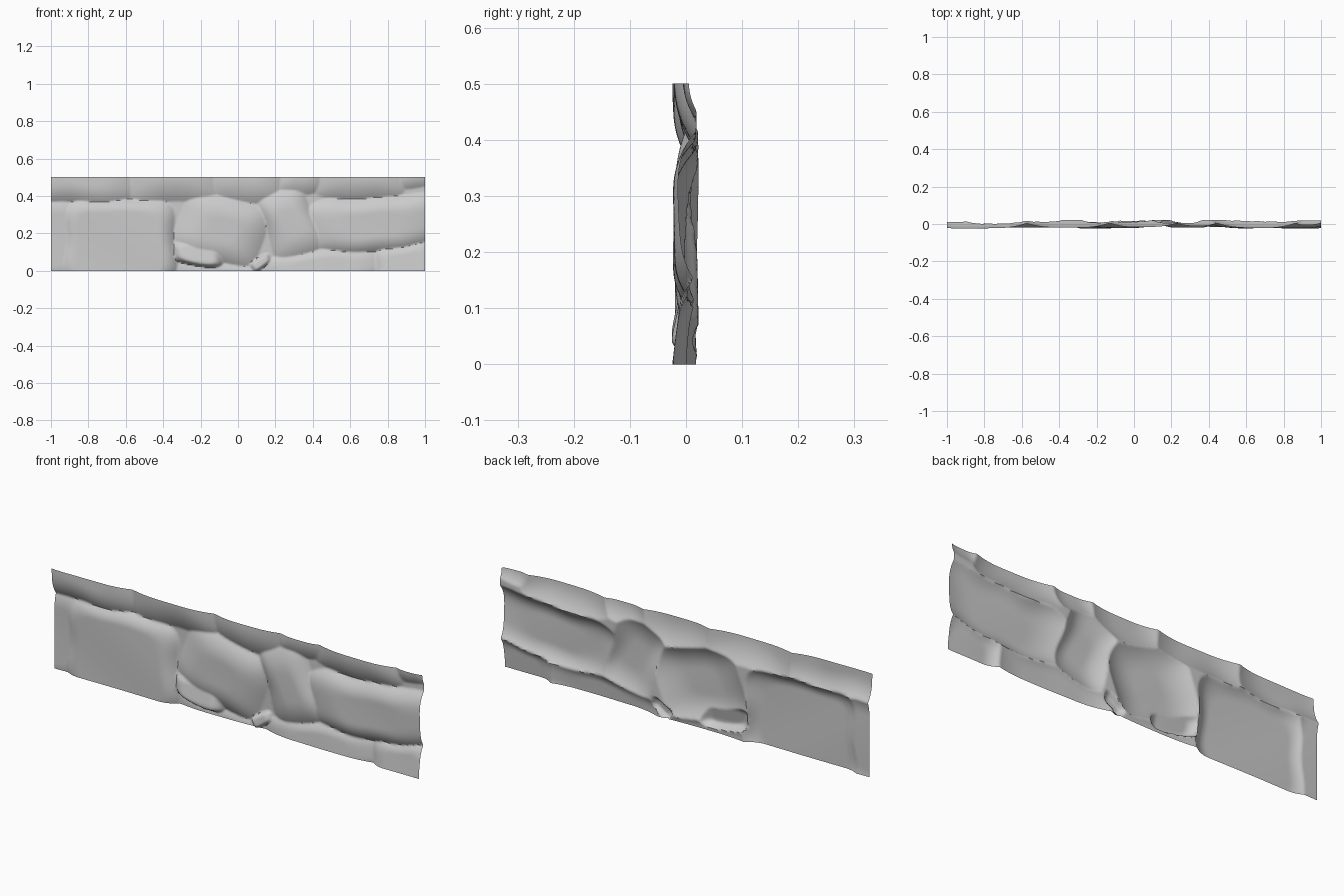
import bpy, bmesh, math

cube = bpy.data.objects.get("Cube")
if cube:
    bpy.data.objects.remove(cube)

# One flat grey stone material
stone_mat = bpy.data.materials.new("grey stone")
stone_mat.use_nodes = True
GREY = (0.6, 0.6, 0.6, 1)
stone_mat.diffuse_color = GREY
stone_mat.node_tree.nodes["Principled BSDF"].inputs["Base Color"].default_value = GREY

BACK = 0.02   # depth of the joints between stones

# Stones: centre x, z, half width, half height, turn, front depth, flat share, tilt x, tilt z
STONES = [
    # upper course, rounded undersides
    (-0.84, 0.53, 0.30, 0.18, 0.0, -0.022, 0.35, 0, 0),
    (-0.36, 0.54, 0.28, 0.18, 0.0, -0.02, 0.2, 0, 0),
    (0.06, 0.54, 0.21, 0.17, 0.0, -0.015, 0.2, 0, 0),
    (0.33, 0.53, 0.13, 0.13, 0.0, -0.012, 0.2, 0, 0),
    (0.64, 0.54, 0.26, 0.16, 0.05, -0.02, 0.2, 0, 0),
    (0.94, 0.54, 0.10, 0.10, 0.0, -0.005, 0.2, 0, 0),
    # middle course
    (-0.97, 0.16, 0.12, 0.22, 0.0, 0.0, 0.6, 0, 0),
    (-0.64, 0.14, 0.31, 0.25, 0.0, -0.018, 0.72, 0, 0),
    (-0.09, 0.22, 0.23, 0.18, -0.15, -0.022, 0.3, 0, 0),
    (0.28, 0.25, 0.14, 0.20, 0.35, -0.018, 0.3, 0, 0),
    (0.73, 0.25, 0.37, 0.15, 0.08, -0.023, 0.4, 0, 0),
    # lower course
    (-0.21, 0.08, 0.14, 0.06, -0.1, -0.018, 0.55, 0, 0.2),
    (-0.08, -0.02, 0.26, 0.06, 0.0, 0.008, 0.3, 0, 0),
    (0.13, 0.05, 0.06, 0.03, 0.5, -0.005, 0.5, 0, 0.1),
    (0.46, 0.02, 0.32, 0.09, 0.1, -0.012, 0.4, 0, 0.12),
    (0.89, 0.04, 0.18, 0.11, 0.1, -0.02, 0.5, 0, 0.1),
]


def stone_depth(x, z, stone):
    """Front depth of one pillowed stone at a point of the wall."""
    cx, cz, w, h, turn, front, flat, tx, tz = stone
    dx, dz = x - cx, z - cz
    u = (dx * math.cos(turn) + dz * math.sin(turn)) / w
    v = (dz * math.cos(turn) - dx * math.sin(turn)) / h
    r = (abs(u) ** 4 + abs(v) ** 4) ** 0.25
    t = min(1, max(0, (r - flat) / (1 - flat)))
    face = front + tx * dx + tz * dz
    return face + (BACK - face) * t ** 2.2


def wall_depth(x, z):
    # gentle warping keeps the joints from running straight
    wx = x + 0.012 * math.sin(17 * z + 5 * x)
    wz = z + 0.008 * math.sin(9 * x + 1) + 0.004 * math.sin(23 * x)
    depth = min(stone_depth(wx, wz, s) for s in STONES)
    return max(-0.025, min(0.025, depth + 0.002 * math.sin(7 * x + 11 * z)))


# Thin open sheet, relief on the front and its hollow on the back
bm = bmesh.new()
bmesh.ops.create_grid(bm, x_segments=240, y_segments=64, size=1)
for v in bm.verts:
    x, z = v.co.x, (v.co.y + 1) * 0.25
    v.co = (x, wall_depth(x, z), z)
bm.normal_update()
mesh = bpy.data.meshes.new("stone_wall_panel")
bm.to_mesh(mesh)
bm.free()
mesh.materials.append(stone_mat)

panel = bpy.data.objects.new("stone_wall_panel", mesh)
bpy.context.collection.objects.link(panel)
bpy.context.view_layer.objects.active = panel
panel.select_set(True)
bpy.ops.object.shade_smooth_by_angle(angle=math.radians(50))
